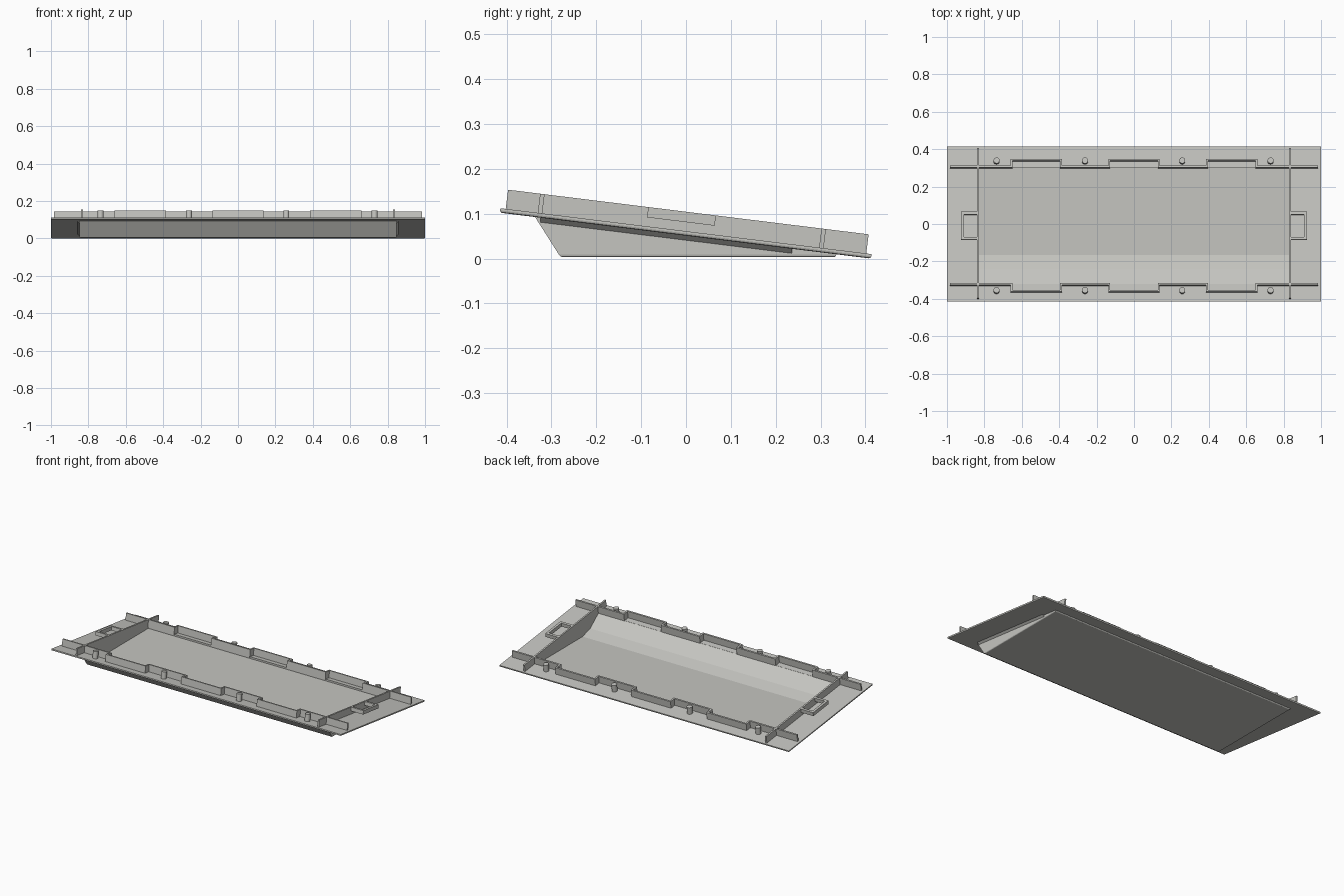
import bpy, bmesh, math
from mathutils import Matrix, Vector

if "Cube" in bpy.data.objects:
    bpy.data.objects.remove(bpy.data.objects["Cube"])

# Tilted frame of the panel: x across, v along the slope, w off the top face
TILT = Matrix.Translation((0, 0, 0.061)) @ Matrix.Rotation(math.radians(-7.05), 4, 'X')

grey = bpy.data.materials.new("light_grey")
grey.diffuse_color = (0.56, 0.56, 0.53, 1)
grey.use_nodes = True
grey.node_tree.nodes["Principled BSDF"].inputs["Base Color"].default_value = grey.diffuse_color


def finish(name, bm, matrix=Matrix()):
    bmesh.ops.recalc_face_normals(bm, faces=bm.faces)
    mesh = bpy.data.meshes.new(name)
    bm.to_mesh(mesh)
    bm.free()
    mesh.materials.append(grey)
    ob = bpy.data.objects.new(name, mesh)
    ob.matrix_world = matrix
    bpy.context.collection.objects.link(ob)
    return ob


def box(bm, x0, x1, v0, v1, w0, w1):
    size = Matrix.Diagonal((x1 - x0, v1 - v0, w1 - w0, 1))
    mid = Matrix.Translation(((x0 + x1) / 2, (v0 + v1) / 2, (w0 + w1) / 2))
    bmesh.ops.create_cube(bm, size=1, matrix=mid @ size)


def prism(bm, pts, a, b, place):
    """Extrude a closed profile from a to b; place(p, q, t) gives the point."""
    rows = [[bm.verts.new(place(p, q, t)) for p, q in pts] for t in (a, b)]
    bm.faces.new(rows[0])
    bm.faces.new(rows[1][::-1])
    n = len(pts)
    for i in range(n):
        j = (i + 1) % n
        bm.faces.new((rows[0][i], rows[0][j], rows[1][j], rows[1][i]))


def along_x(p, q, t):
    return Vector((t, p, q))


def along_v(p, q, t):
    return Vector((p, t, q))


# Cavity cutter, with a two-facet curved front wall
bm = bmesh.new()
prism(bm, [(-0.322, 0.2), (-0.322, 0.1), (-0.24, 0.035), (-0.165, 0.013),
           (0.3, 0.013), (0.3, 0.2)], -0.83, 0.83, along_x)
cavity = finish("cavity_cutter", bm)
cavity.hide_render = True
cavity.hide_viewport = True


def cut(ob):
    mod = ob.modifiers.new("cavity", 'BOOLEAN')
    mod.operation = 'DIFFERENCE'
    mod.solver = 'EXACT'
    mod.object = cavity


# Flat rim plate with a softened lower edge
bm = bmesh.new()
box(bm, -1, 1, -0.417, 0.417, -0.01, 0)
low = [e for e in bm.edges if all(v.co.z < -0.005 for v in e.verts)]
bmesh.ops.bevel(bm, geom=low, offset=0.005, segments=2, profile=0.5, affect='EDGES')
cut(finish("rim_plate", bm, TILT))

# Wedge-shaped basin hanging below the plate, level floor
bm = bmesh.new()
prism(bm, [(-0.34, 0.098), (-0.28, 0.003), (0.335, 0.003), (0.335, 0.0145)],
      -0.847, 0.847, along_x)
low = [e for e in bm.edges if all(v.co.z < 0.005 for v in e.verts)]
bmesh.ops.bevel(bm, geom=low, offset=0.006, segments=3, profile=0.5, affect='EDGES')
cut(finish("basin", bm))

# Flared strips where the basin sides meet the plate
bm = bmesh.new()
for s in (-1, 1):
    prism(bm, [(s * 0.84, -0.009), (s * 0.86, -0.009), (s * 0.84, -0.026)],
          -0.325, 0.24, along_v)
finish("basin_flare", bm, TILT)

# Long ribs that jog outwards in three places
TOP, T = 0.043, 0.005
JOGS = [(-0.655, -0.39), (-0.132, 0.132), (0.39, 0.655)]
for name, v, out in (("front_rib", -0.328, -0.037), ("back_rib", 0.304, 0.037)):
    bm = bmesh.new()
    x = -0.985
    for a, b in JOGS:
        box(bm, x, a + T, v - T, v + T, -0.005, TOP)
        box(bm, a - T, b + T, v + out - T, v + out + T, -0.005, TOP)
        for e in (a, b):
            lo, hi = sorted((v, v + out))
            box(bm, e - T, e + T, lo - T, hi + T, -0.005, TOP)
        x = b - T
    box(bm, x, 0.985, v - T, v + T, -0.005, TOP)
    finish(name, bm, TILT)

    # Round locating pegs beside the rib
    bm = bmesh.new()
    for px in (-0.735, -0.262, 0.258, 0.73):
        bmesh.ops.create_cone(bm, cap_ends=True, segments=20, radius1=0.016,
                              radius2=0.016, depth=TOP + 0.005,
                              matrix=Matrix.Translation((px, v + out * 0.9, TOP / 2 - 0.0025)))
    pegs = finish(name.replace("rib", "pegs"), bm, TILT)
    for p in pegs.data.polygons:
        p.use_smooth = len(p.vertices) == 4

# Cross ribs and the raised square loops on their outer side
for name, s in (("left", -1), ("right", 1)):
    bm = bmesh.new()
    box(bm, *sorted((s * 0.83, s * 0.84)), -0.405, 0.405, -0.005, TOP)
    finish(name + "_cross_rib", bm, TILT)
    bm = bmesh.new()
    box(bm, *sorted((s * 0.91, s * 0.925)), -0.09, 0.062, 0.02, TOP)
    for v in (-0.09, 0.047):
        box(bm, *sorted((s * 0.835, s * 0.925)), v, v + 0.015, 0.02, TOP)
    finish(name + "_clip_loop", bm, TILT)
